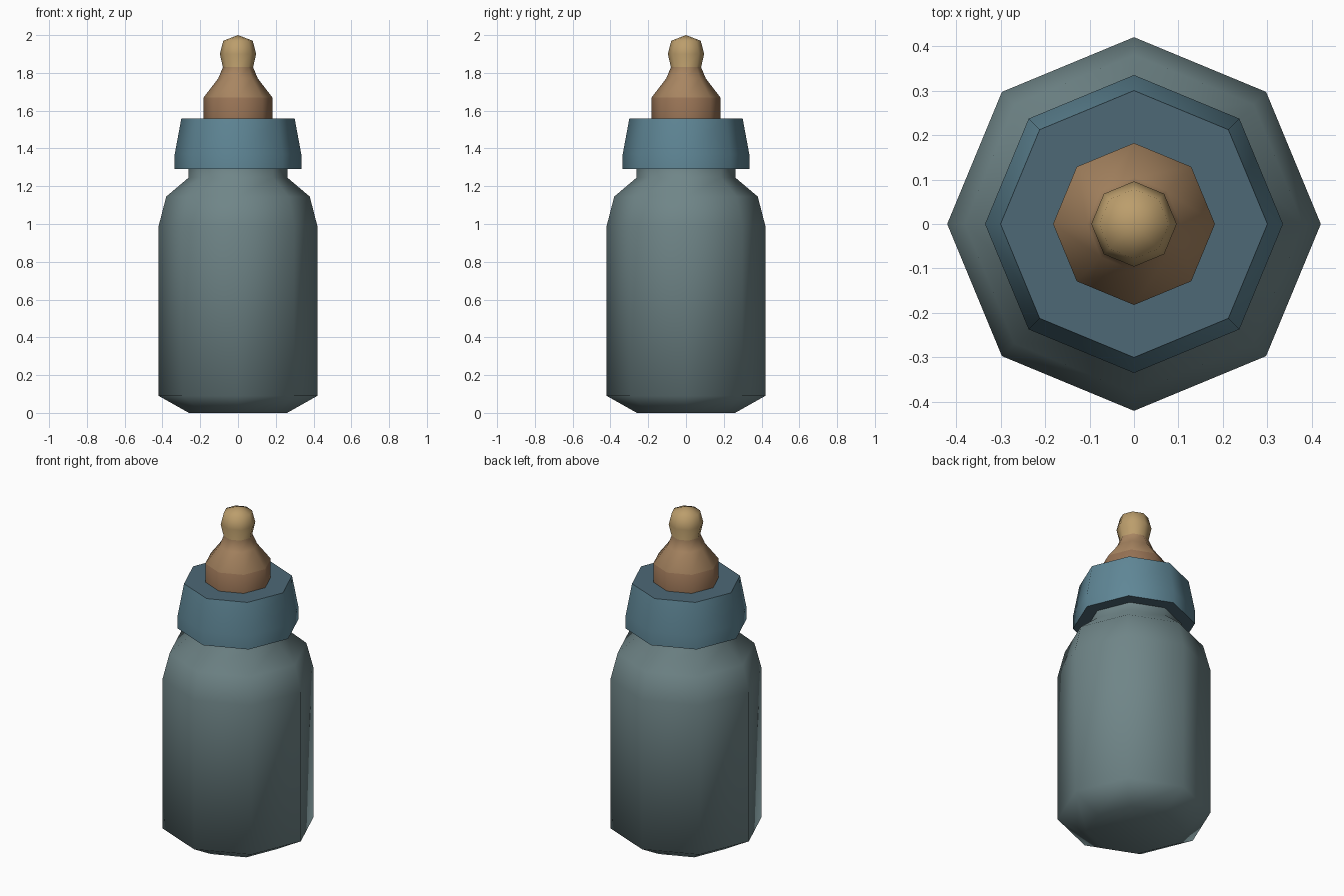
import bpy, bmesh, math

if "Cube" in bpy.data.objects:
    bpy.data.objects.remove(bpy.data.objects["Cube"])

SIDES = 8


def material(name, rgb):
    m = bpy.data.materials.new(name)
    m.diffuse_color = (*rgb, 1)
    m.use_nodes = True
    m.node_tree.nodes["Principled BSDF"].inputs["Base Color"].default_value = m.diffuse_color
    return m


def lathe(name, profile, mats, pick=lambda f: 0):
    """Revolve (radius, z) points into a closed eight-sided solid."""
    bm = bmesh.new()
    rings = []
    for r, z in profile:
        if r == 0:
            rings.append([bm.verts.new((0, 0, z))] * SIDES)
        else:
            rings.append([bm.verts.new((r * math.cos(math.tau * i / SIDES),
                                        r * math.sin(math.tau * i / SIDES), z))
                          for i in range(SIDES)])
    for low, high in zip(rings, rings[1:]):
        for i in range(SIDES):
            j = (i + 1) % SIDES
            quad = [low[i], low[j], high[j], high[i]]
            bm.faces.new(list(dict.fromkeys(quad)))
    for ring, (r, z) in ((rings[0], profile[0]), (rings[-1], profile[-1])):
        if r:
            bm.faces.new(ring)
    bmesh.ops.recalc_face_normals(bm, faces=bm.faces)
    for f in bm.faces:
        f.material_index = pick(f)
    mesh = bpy.data.meshes.new(name)
    bm.to_mesh(mesh)
    bm.free()
    for m in mats:
        mesh.materials.append(m)
    obj = bpy.data.objects.new(name, mesh)
    bpy.context.collection.objects.link(obj)
    bpy.ops.object.select_all(action='DESELECT')
    obj.select_set(True)
    bpy.context.view_layer.objects.active = obj
    bpy.ops.object.shade_smooth_by_angle(angle=math.radians(68))
    return obj


glass = material("bottle_grey_green", (0.16, 0.235, 0.245))
blue = material("collar_blue", (0.115, 0.24, 0.305))
dark_blue = material("collar_dark_blue", (0.075, 0.14, 0.18))
brown = material("teat_brown", (0.31, 0.17, 0.09))
tan = material("teat_tan", (0.39, 0.235, 0.12))
pale = material("teat_tip_yellow", (0.50, 0.34, 0.15))

# Bottle with chamfered base, rounded shoulder and neck
lathe("bottle_body", [(0.26, 0), (0.42, 0.09), (0.42, 0.99), (0.38, 1.145),
                      (0.262, 1.245), (0.262, 1.32)], [glass])

# Screw collar with darker top and underside
lathe("collar", [(0.335, 1.29), (0.335, 1.37), (0.30, 1.558)], [blue, dark_blue],
      lambda f: int(len(f.verts) == SIDES))

# Teat, growing paler towards the bulb at the tip
lathe("teat", [(0.182, 1.55), (0.182, 1.67), (0.105, 1.77), (0.08, 1.83),
               (0.096, 1.90), (0.078, 1.97), (0, 2.0)], [brown, tan, pale],
      lambda f: sum(f.calc_center_median().z > z for z in (1.67, 1.84)))
